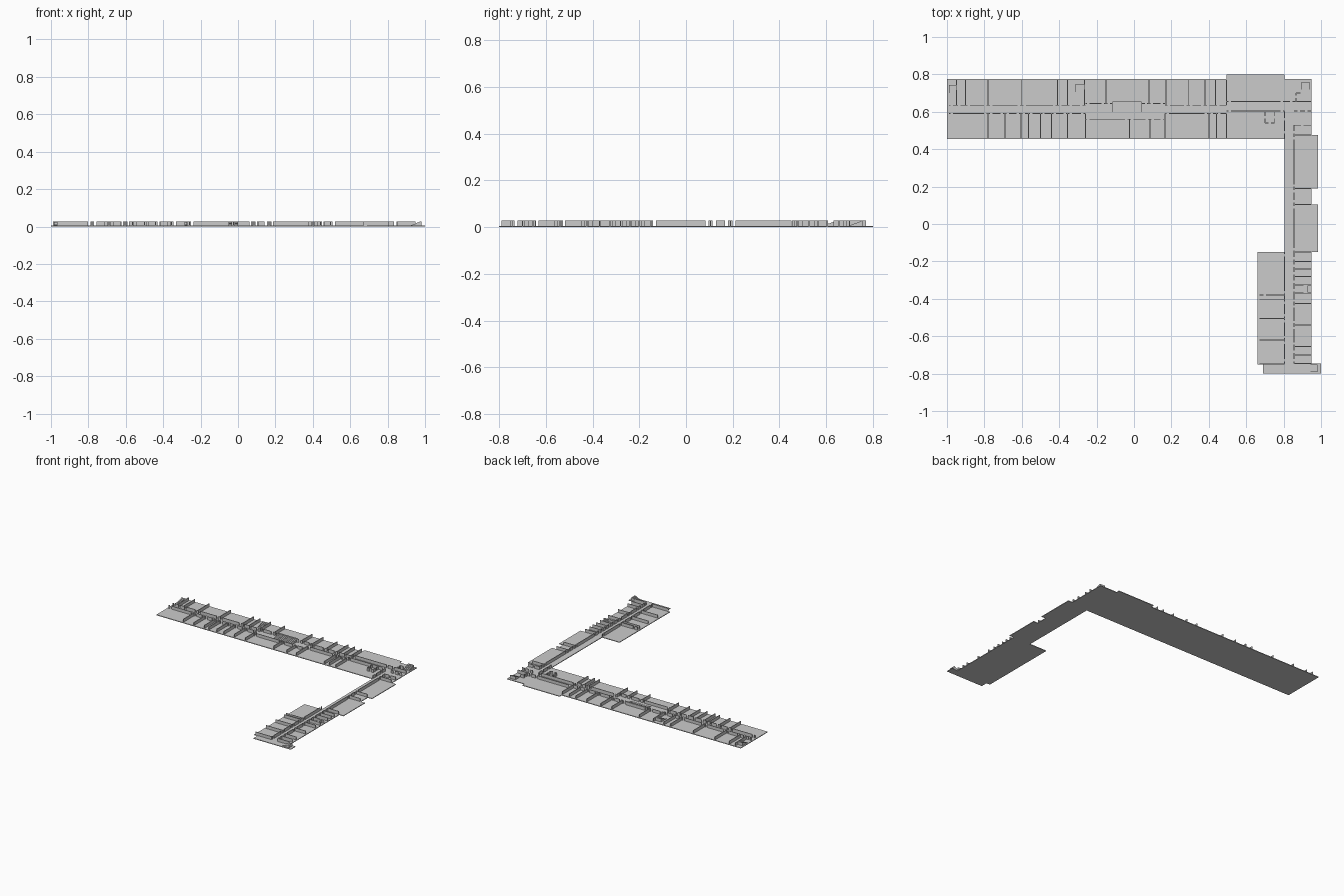
import bpy, bmesh

if "Cube" in bpy.data.objects:
    bpy.data.objects.remove(bpy.data.objects["Cube"])

FLOOR, TOP = 0.005, 0.028      # slab top, wall top
OUT, THIN = 0.010, 0.005       # outer and inner wall thickness
DOOR = 0.013

OUTLINE = [(-1, .455), (.805, .455), (.805, -.15), (.66, -.15), (.66, -.75), (.69, -.75),
           (.69, -.8), (1, -.8), (1, -.745), (.95, -.745), (.95, -.15), (.985, -.15),
           (.985, .105), (.95, .105), (.95, .19), (.985, .19), (.985, .475), (.95, .475),
           (.95, .775), (.805, .775), (.805, .8), (.495, .8), (.495, .775), (-1, .775)]


def finish(bm, name):
    bmesh.ops.recalc_face_normals(bm, faces=bm.faces)
    mesh = bpy.data.meshes.new(name)
    bm.to_mesh(mesh)
    bm.free()
    ob = bpy.data.objects.new(name, mesh)
    bpy.context.collection.objects.link(ob)
    return ob


def plan_face(bm, z):
    return bm.faces.new([bm.verts.new((x, y, z)) for x, y in OUTLINE])


def raise_faces(bm, faces, h):
    ext = bmesh.ops.extrude_face_region(bm, geom=faces)["geom"]
    bmesh.ops.translate(bm, vec=(0, 0, h),
                        verts=[v for v in ext if isinstance(v, bmesh.types.BMVert)])


def box(bm, x0, x1, y0, y1, z0=FLOOR, z1=TOP):
    vs = bmesh.ops.create_cube(bm, size=1)["verts"]
    for v in vs:
        v.co = ((x0 + x1) / 2 + v.co.x * (x1 - x0),
                (y0 + y1) / 2 + v.co.y * (y1 - y0),
                (z0 + z1) / 2 + v.co.z * (z1 - z0))


def wall(bm, axis, at, a, b, doors=()):
    """Thin wall along an axis, split by door openings."""
    h, start = THIN / 2, a
    for d in sorted(doors) + [None]:
        end = b if d is None else d - DOOR / 2
        if end - start > .001:
            if axis == 'x':
                box(bm, start, end, at - h, at + h)
            else:
                box(bm, at - h, at + h, start, end)
        if d is not None:
            start = d + DOOR / 2


def doors_between(cuts, a, b):
    """One door per small room, two per large room."""
    pts = [a] + [c for c in sorted(cuts) if a < c < b] + [b]
    out = []
    for p, q in zip(pts, pts[1:]):
        if q - p > .03:
            out.append(p + .016)
        if q - p > .075:
            out.append(q - .016)
    return out


# Floor slab
bm = bmesh.new()
raise_faces(bm, [plan_face(bm, 0)], FLOOR)
finish(bm, "floor_slab")

# Outer wall ring
bm = bmesh.new()
core = plan_face(bm, FLOOR)
ring = bmesh.ops.inset_region(bm, faces=[core], thickness=OUT, use_even_offset=True)["faces"]
bmesh.ops.delete(bm, geom=[core], context='FACES')
raise_faces(bm, ring, TOP - FLOOR)
finish(bm, "outer_walls")

# Long wing: corridor walls and room partitions
UPPER = [-.95, -.90, -.78, -.60, -.41, -.355, -.265, -.15, .08, .17, .29, .38, .435, .495]
LOWER = [-.78, -.69, -.605, -.565, -.50, -.44, -.355, -.26, -.025, .085, .165, .40, .44, .495]
CORRIDOR = [(-.99, -.26, .635, .59), (-.26, .165, .645, .56),
            (.165, .495, .635, .59), (.495, .805, .655, .605)]
bm = bmesh.new()
for a, b, yu, yl in CORRIDOR:
    wall(bm, 'x', yu, a, b, doors_between(UPPER, a, b))
    wall(bm, 'x', yl, a, b, doors_between(LOWER, a, b))
for x in UPPER:
    wall(bm, 'y', x, .645 if -.26 < x < .165 else .635, .77)
for x in LOWER:
    wall(bm, 'y', x, .46, .56 if -.26 < x < .165 else .59)
for x in (-.26, .165):
    wall(bm, 'y', x, .56, .59)
finish(bm, "long_wing_walls")

# Corner rooms where the wings meet
bm = bmesh.new()
wall(bm, 'x', .655, .805, .945, [.84])
wall(bm, 'x', .605, .855, .945, [.88, .92])
wall(bm, 'x', .528, .855, .945, [.90])
wall(bm, 'x', .54, .70, .75, [.725])
wall(bm, 'y', .805, .455, .605, [.56, .49])
wall(bm, 'y', .865, .655, .70, [.68])
wall(bm, 'x', .70, .865, .89)
for x in (.70, .75):
    wall(bm, 'y', x, .54, .605, [.57])
finish(bm, "corner_walls")

# Short wing: corridor walls and rooms
RIGHT = [.475, .19, .105, -.15, -.20, -.24, -.28, -.325, -.37, -.425, -.54, -.655, -.70, -.745]
LEFT = [-.38, -.405, -.505, -.62, -.748]
bm = bmesh.new()
wall(bm, 'y', .855, -.745, .528, doors_between(RIGHT, -.745, .528))
wall(bm, 'y', .805, -.745, -.15, doors_between(LEFT, -.745, -.15))
for y in RIGHT:
    wall(bm, 'x', y, .855, .945)
for y in LEFT:
    wall(bm, 'x', y, .67, .805, [.70] if y == -.38 else [])
wall(bm, 'x', -.747, .855, .95)
finish(bm, "short_wing_walls")


# Staircases
def stairs(name, x0, x1, y0, y1, axis, n):
    bm = bmesh.new()
    for i in range(n):
        z = FLOOR + (TOP - FLOOR) * (i + 1) / n
        if axis == 'x':
            w = (x1 - x0) / n
            box(bm, x0 + i * w, x0 + (i + 1) * w, y0, y1, FLOOR, z)
        else:
            w = (y1 - y0) / n
            box(bm, x0, x1, y0 + i * w, y0 + (i + 1) * w, FLOOR, z)
    finish(bm, name)


stairs("stairs_west", -.99, -.952, .68, .742, 'y', 12)
stairs("stairs_middle", -.315, -.268, .685, .745, 'y', 12)
stairs("stairs_hall", -.115, .04, .577, .655, 'y', 14)
stairs("stairs_corner", .893, .94, .70, .757, 'y', 12)
stairs("stairs_east", .875, .93, -.367, -.325, 'x', 12)
stairs("stairs_south", .925, .98, -.79, -.75, 'x', 12)
